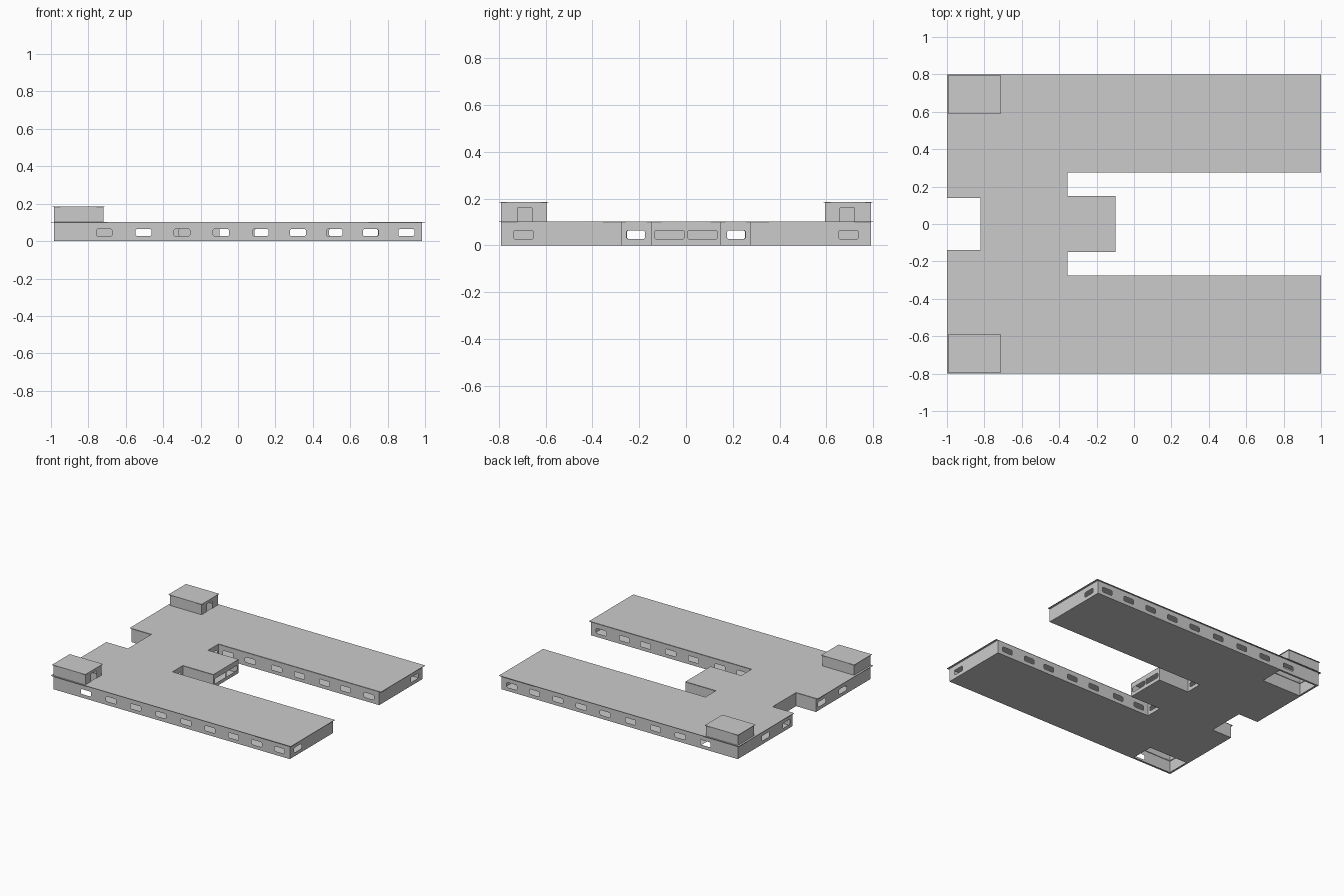
import bpy
from mathutils import Matrix, Vector

if "Cube" in bpy.data.objects:
    bpy.data.objects.remove(bpy.data.objects["Cube"])

WALL_H = 0.10
ROOF_T = 0.003


def sheet(name, loops, matrix, half_thick=0.0):
    """Flat filled outline; any loops after the first become openings."""
    cu = bpy.data.curves.new(name, 'CURVE')
    cu.dimensions = '2D'
    cu.fill_mode = 'BOTH'
    cu.extrude = half_thick
    for loop in loops:
        sp = cu.splines.new('POLY')
        sp.points.add(len(loop) - 1)
        for pt, (x, y) in zip(sp.points, loop):
            pt.co = (x, y, 0, 1)
        sp.use_cyclic_u = True
    tmp = bpy.data.objects.new(name + "_outline", cu)
    bpy.context.collection.objects.link(tmp)
    bpy.context.view_layer.update()
    dg = bpy.context.evaluated_depsgraph_get()
    me = bpy.data.meshes.new_from_object(tmp.evaluated_get(dg))
    bpy.data.objects.remove(tmp)
    ob = bpy.data.objects.new(name, me)
    ob.matrix_world = matrix
    bpy.context.collection.objects.link(ob)
    return ob


def rect(x0, x1, y0, y1):
    return [(x0, y0), (x1, y0), (x1, y1), (x0, y1)]


def window(c, w, z0=0.027, z1=0.064, k=0.006):
    a, b = c - w / 2, c + w / 2
    return [(a + k, z0), (b - k, z0), (b, z0 + k), (b, z1 - k),
            (b - k, z1), (a + k, z1), (a, z1 - k), (a, z0 + k)]


def wall(name, p, q, centres=(), w=0.085, z=0.0, h=WALL_H, door=None):
    """Upright wall from p to q; openings given in world x or y."""
    p, q = Vector(p), Vector(q)
    d = (q - p).normalized()
    axis = 0 if abs(d.x) > 0.5 else 1
    along = lambda c: abs(c - p[axis])
    length = (q - p).length
    outline = rect(0, length, 0, h)
    if door:
        c, dw, dh = along(door[0]), door[1] / 2, door[2]
        outline = [(0, 0), (c - dw, 0), (c - dw, dh), (c + dw, dh), (c + dw, 0),
                   (length, 0), (length, h), (0, h)]
    m = Matrix(((d.x, 0, d.y, p.x), (d.y, 0, -d.x, p.y), (0, 1, 0, z), (0, 0, 0, 1)))
    return sheet(name, [outline] + [window(along(c), w) for c in centres], m)


def plan(end, side):
    """Footprint: two wings, centre block at the front, notch at the back."""
    half = [(-0.82, 0.14), (-end, 0.14), (-end, side), (end, side),
            (end, 0.275), (-0.355, 0.275), (-0.355, 0.15), (-0.10, 0.15)]
    return half + [(x, -y) for x, y in reversed(half)]


def flat(z):
    return Matrix.Translation((0, 0, z))


E, S = 0.985, 0.79

# Floor with stairwell openings, and overhanging roof open under the towers
wells = [rect(-0.97, -0.65, s * 0.60, s * 0.775) for s in (1, -1)]
hatches = [rect(-0.98, -0.725, s * 0.60, s * 0.785) for s in (1, -1)]
sheet("floor", [plan(E, S)] + wells, flat(0))
sheet("roof", [plan(1.0, 0.80)] + hatches, flat(WALL_H + ROOF_T / 2), ROOF_T / 2)

# Walls mirrored across y
outer = [-0.715, -0.505, -0.30, -0.09, 0.12, 0.32, 0.515, 0.71, 0.90]
inner = [-0.275, -0.09, 0.13, 0.32, 0.53, 0.705, 0.90]
for s, side in ((-1, "front"), (1, "back")):
    wall(side + "_outer_wall", (-E, s * S), (E, s * S), outer)
    wall(side + "_wing_end", (E, s * 0.275), (E, s * S), [s * 0.695])
    wall(side + "_inner_wall", (-0.355, s * 0.275), (E, s * 0.275), inner)
    wall(side + "_court_wall", (-0.355, s * 0.15), (-0.355, s * 0.275), [s * 0.215], 0.08)
    wall(side + "_block_side", (-0.355, s * 0.15), (-0.10, s * 0.15))
    wall(side + "_rear_wall", (-E, s * 0.14), (-E, s * S), [s * 0.21, s * 0.46])
    wall(side + "_notch_side", (-E, s * 0.14), (-0.82, s * 0.14))
    wall(side + "_stair_partition", (-E, s * 0.595), (-0.65, s * 0.595))

    # Rooftop stair tower with doorway
    x0, x1, y0, y1 = -E, -0.72, s * 0.595, s * S
    t = dict(z=WALL_H, h=0.083)
    wall(side + "_tower_door_wall", (x1, y0), (x1, y1), door=(s * 0.69, 0.062, 0.06), **t)
    wall(side + "_tower_rear", (x0, y0), (x0, y1), **t)
    wall(side + "_tower_outside", (x0, y1), (x1, y1), **t)
    wall(side + "_tower_inside", (x0, y0), (x1, y0), **t)
    sheet(side + "_tower_roof", [rect(-0.992, -0.715, s * 0.588, s * 0.797)],
          flat(0.184), ROOF_T / 2)

# Centre block window wall and notch wall
wall("block_front", (-0.10, -0.15), (-0.10, 0.15), [-0.07, 0.07], 0.128)
wall("notch_wall", (-0.82, -0.14), (-0.82, 0.14))
